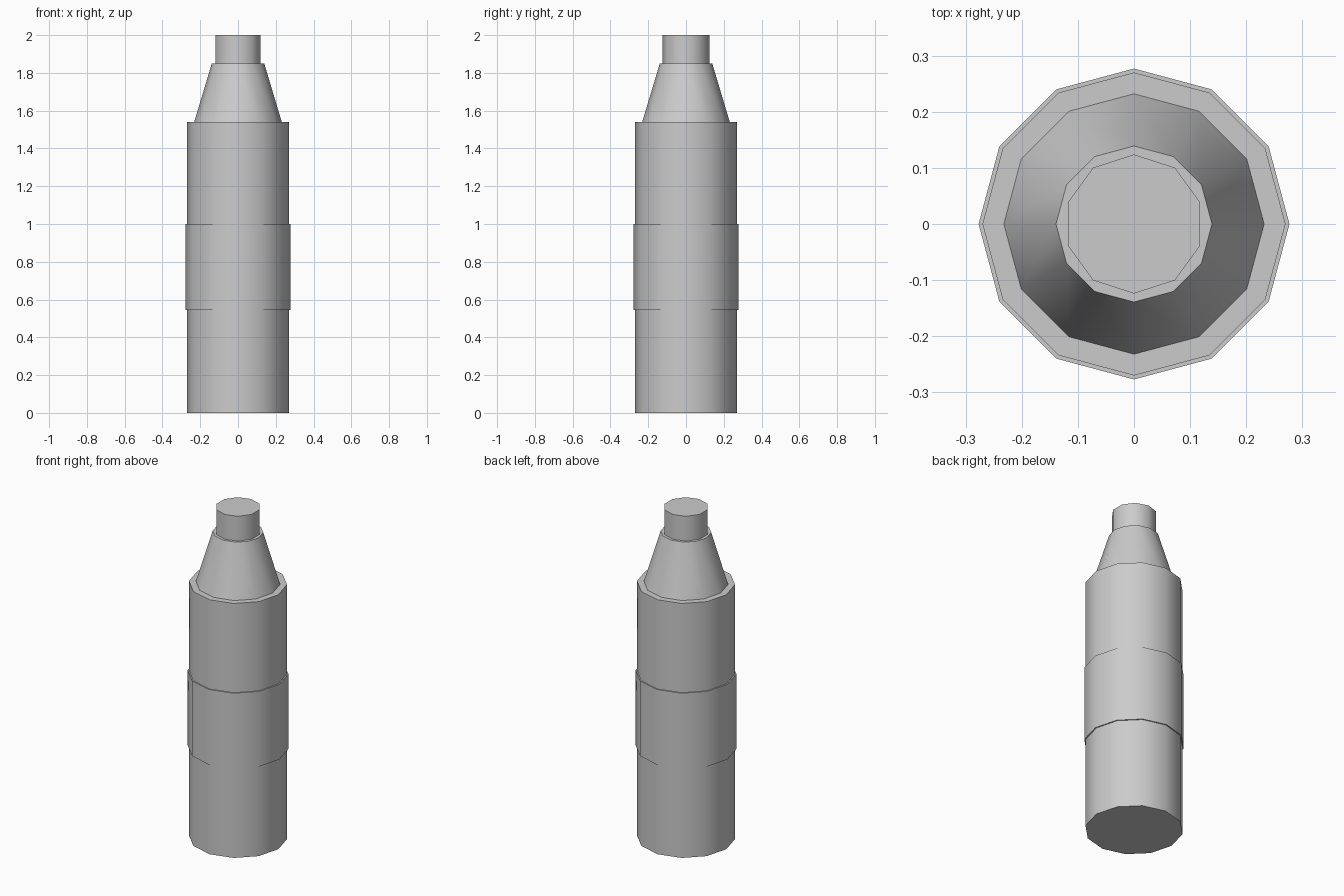
import bpy
import math

if "Cube" in bpy.data.objects:
    bpy.data.objects.remove(bpy.data.objects["Cube"])


def tapered(name, sides, r_bottom, r_top, z0, z1):
    """Upright capped frustum with a vertex on +y, smooth sides and sharp rims."""
    bpy.ops.mesh.primitive_cone_add(
        vertices=sides, radius1=r_bottom, radius2=r_top,
        depth=z1 - z0, location=(0, 0, (z0 + z1) / 2))
    obj = bpy.context.object
    obj.name = name
    bpy.ops.object.shade_smooth_by_angle(angle=math.radians(40))
    return obj


# Main bottle body
tapered("bottle_body", 12, 0.27, 0.27, 0.0, 1.54)

# Label band wrapped around the body
tapered("label_band", 12, 0.277, 0.277, 0.545, 1.0)

# Sloping shoulder
tapered("shoulder", 12, 0.232, 0.139, 1.54, 1.85)

# Cap with ten sides
tapered("cap", 10, 0.124, 0.124, 1.85, 2.0)
